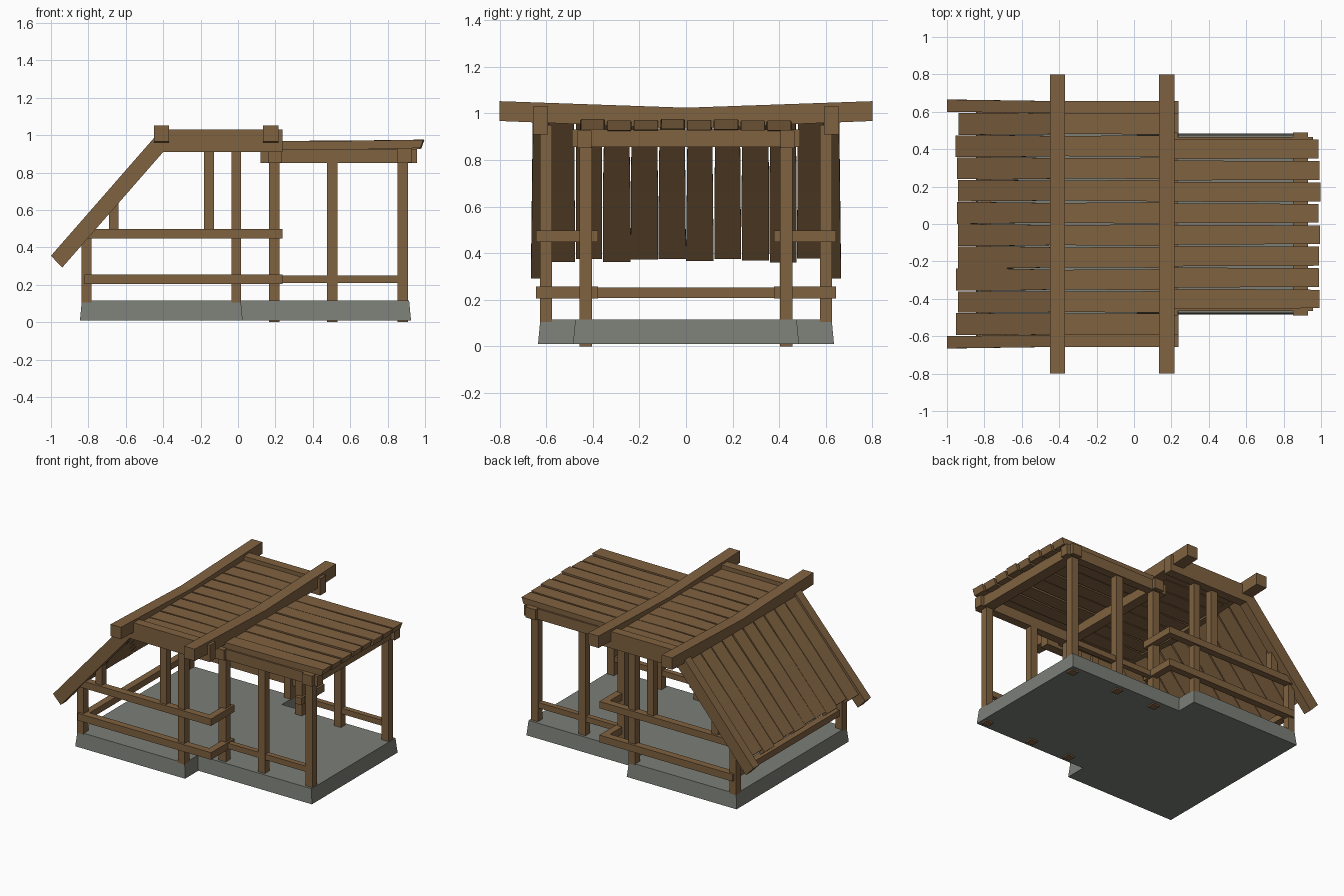
import bpy, bmesh, random
from mathutils import Vector

random.seed(4)
if "Cube" in bpy.data.objects:
    bpy.data.objects.remove(bpy.data.objects["Cube"])


def material(name, rgb):
    m = bpy.data.materials.new(name)
    m.use_nodes = True
    m.diffuse_color = (*rgb, 1)
    m.node_tree.nodes["Principled BSDF"].inputs["Base Color"].default_value = (*rgb, 1)
    return m


WOOD = material("brown wood", (0.215, 0.122, 0.052))
STONE = material("grey stone", (0.2, 0.212, 0.185))


def loft(name, rings, mat):
    """Closed solid through matching rings of points."""
    bm = bmesh.new()
    loops = [[bm.verts.new(p) for p in ring] for ring in rings]
    for a, b in zip(loops, loops[1:]):
        for i in range(len(a)):
            j = (i + 1) % len(a)
            bm.faces.new((a[i], a[j], b[j], b[i]))
    bm.faces.new(loops[0][::-1])
    bm.faces.new(loops[-1])
    bmesh.ops.recalc_face_normals(bm, faces=bm.faces[:])
    me = bpy.data.meshes.new(name)
    bm.to_mesh(me)
    bm.free()
    me.materials.append(mat)
    ob = bpy.data.objects.new(name, me)
    bpy.context.collection.objects.link(ob)
    return ob


def box(name, x, y, z):
    ring = [(x[0], y[0]), (x[1], y[0]), (x[1], y[1]), (x[0], y[1])]
    return loft(name, [[(*p, h) for p in ring] for h in z], WOOD)


def both_sides(name, x, y, z):
    """Box given for the left (+y) side and repeated on the other."""
    box(name + "_back", x, y, z)
    box(name + "_front", x, (-y[1], -y[0]), z)


# Stepped stone floor, slightly wider at the foot
def floor_ring(g, z):
    half = [(-0.835 - g, 0.625 + g), (0.015 + g, 0.625 + g),
            (0.015 + g, 0.475 + g), (0.915 + g, 0.475 + g)]
    return [(x, y, z) for x, y in half + [(x, -y) for x, y in reversed(half)]]


loft("stone_floor", [floor_ring(0.01, 0.01), floor_ring(0, 0.115)], STONE)

# Posts of the wide room
for name, x, low, high in (("eave_post", -0.81, 0.1, 0.47), ("main_post", -0.01, 0.1, 0.95),
                           ("short_post", -0.155, 0.48, 0.95), ("low_post", -0.665, 0.48, 0.66)):
    both_sides(name, (x - 0.026, x + 0.026), (0.574, 0.626), (low, high))

# Posts of the narrow porch
for i, x in enumerate((0.195, 0.505, 0.882)):
    both_sides(f"porch_post_{i}", (x - 0.028, x + 0.028), (0.404, 0.457), (0, 0.9))

# Rails with short returns towards the porch
for name, z, start in (("lower_rail", (0.205, 0.256), -0.82), ("upper_rail", (0.448, 0.497), -0.83)):
    both_sides(name, (start, 0.237), (0.592, 0.643), z)
    both_sides(name + "_return", (0.187, 0.237), (0.378, 0.592), z)
both_sides("porch_rail", (0.2, 0.87), (0.412, 0.45), (0.21, 0.25))
box("end_rail", (-0.815, -0.765), (-0.64, 0.64), (0.207, 0.252))

# Bent side rafters
RAFTER = [(-1.0, 0.355), (-0.94, 0.292), (-0.4, 0.91), (0.237, 0.91), (0.237, 1.03), (-0.41, 1.03)]
for side, name in ((1, "rafter_back"), (-1, "rafter_front")):
    loft(name, [[(x, side * (y + (0.008 if x < -0.9 else 0)), z) for x, z in RAFTER]
                for y in (0.592, 0.657)], WOOD)

# Porch beams
both_sides("porch_beam", (0.12, 0.957), (0.405, 0.465), (0.852, 0.927))
box("porch_cross_beam_outer", (0.85, 0.93), (-0.49, 0.49), (0.855, 0.93))
box("porch_cross_beam_inner", (0.16, 0.232), (-0.49, 0.49), (0.855, 0.93))

# Heavy cross beams dipping towards the middle
for name, x0, x1 in (("cross_beam_eave", -0.45, -0.368), ("cross_beam_porch", 0.133, 0.217)):
    rings = []
    for y, low, high in ((-0.8, 0.967, 1.052), (0, 0.935, 1.024), (0.8, 0.967, 1.052)):
        rings.append([(x0, y, low), (x1, y, low), (x1, y, high), (x0, y, high)])
    loft(name, rings, WOOD)


def plank(name, path, widths, y, thick):
    """Board along an xz path; each path point has its thickness direction."""
    rings = []
    for (x, z, direction), w in zip(path, widths):
        d = Vector(direction) * thick
        rings.append([(x, y - w, z), (x, y + w, z),
                      (x + d.x, y + w, z + d.y), (x + d.x, y - w, z + d.y)])
    loft(name, rings, WOOD)


# Main roof boards, sloping at the eave and flat on top
SLOPE, BEND, UP = (0.753, -0.658), (0.36, -1.0), (0, -1)
for i in range(10):
    slip = random.uniform(-0.012, 0.012)
    end = Vector((-0.947, 0.395)) + Vector((0.658, 0.753)) * slip
    path = [(end.x, end.y, SLOPE), (-0.69, 0.692, SLOPE), (-0.415, 1.0, BEND),
            (-0.13, 1.003, UP), (0.205, 1.0, UP)]
    widths = [w - random.uniform(0, 0.004) for w in (0.0595, 0.0595, 0.056, 0.0575, 0.0595)]
    plank(f"roof_board_{i}", path, widths, (i - 4.5) * 0.119, 0.042)

# Porch roof boards with uneven ends
for i in range(8):
    slip = random.uniform(-0.01, 0.0)
    lift = random.uniform(-0.005, 0.003)
    path = [(0.19, 0.967 + lift, UP), (0.6, 0.969 + lift, UP), (0.997 + slip, 0.974 + lift, (-0.35, -1))]
    widths = [w - random.uniform(0, 0.003) for w in (0.055, 0.054, 0.0515)]
    plank(f"porch_board_{i}", path, widths, (i - 3.5) * 0.1145, 0.044)
